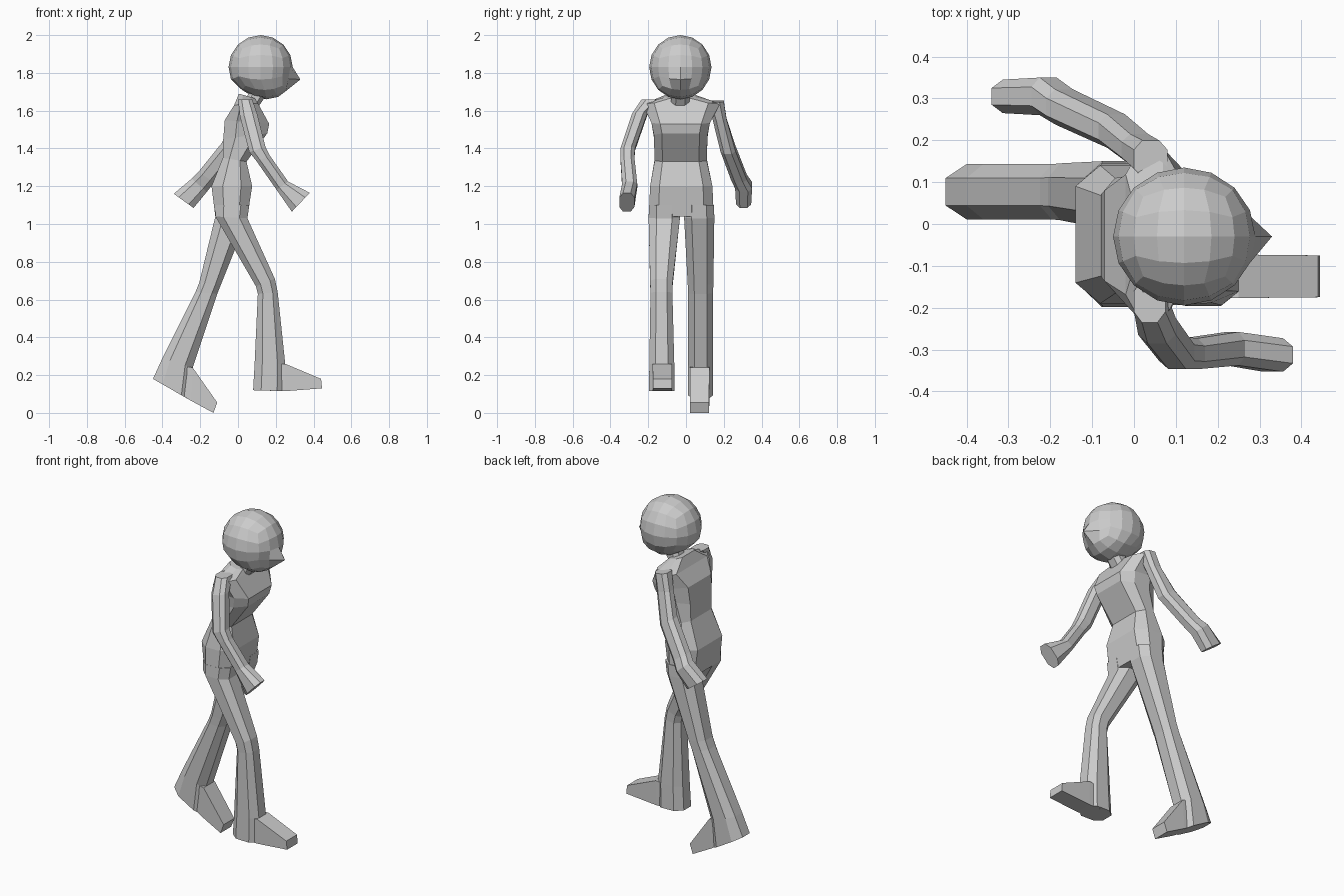
import bpy, bmesh, math
from mathutils import Vector


def ring(xa, za, xb, zb, yc, hw, p, q):
    """Cross-section spanning back point (xa, za) to front point (xb, zb), width 2*hw in y."""
    if p == 1:
        pts = [(1, 1), (-1, 1), (-1, -1), (1, -1)]
    else:
        pts = [(1, q), (p, 1), (-p, 1), (-1, q), (-1, -q), (-p, -1), (p, -1), (1, -q)]
    a, b = Vector((xa, yc, za)), Vector((xb, yc, zb))
    mid, half = (a + b) / 2, (b - a) / 2
    return [mid + half * u + Vector((0, hw * v, 0)) for u, v in pts]


def loft(name, sections, p=0.5, q=0.5):
    bm = bmesh.new()
    rings = [[bm.verts.new(c) for c in ring(*s, p, q)] for s in sections]
    n = len(rings[0])
    for r, s in zip(rings, rings[1:]):
        for i in range(n):
            j = (i + 1) % n
            bm.faces.new((r[i], r[j], s[j], s[i]))
    bm.faces.new(rings[0])
    bm.faces.new(rings[-1])
    finish(name, bm)


def finish(name, bm):
    bmesh.ops.recalc_face_normals(bm, faces=bm.faces)
    mesh = bpy.data.meshes.new(name)
    bm.to_mesh(mesh)
    bm.free()
    bpy.context.collection.objects.link(bpy.data.objects.new(name, mesh))


# Torso from pelvis to collar
loft("torso", [
    (-0.12, 1.04, 0.05, 1.04, -0.025, 0.172),
    (-0.14, 1.20, 0.075, 1.20, -0.025, 0.165),
    (-0.08, 1.35, 0.045, 1.33, -0.028, 0.138),
    (-0.078, 1.45, 0.155, 1.48, -0.028, 0.142),
    (-0.07, 1.55, 0.165, 1.53, -0.028, 0.155),
    (-0.02, 1.63, 0.105, 1.64, -0.025, 0.205),
    (0.005, 1.69, 0.09, 1.665, -0.03, 0.08)], 0.45, 0.7)

# Neck
loft("neck", [
    (0.03, 1.63, 0.10, 1.61, -0.03, 0.05),
    (0.08, 1.75, 0.17, 1.71, -0.03, 0.045)])

# Head: rounded cube with one vertex drawn out to a pointed face
bm = bmesh.new()
bmesh.ops.create_cube(bm, size=2)
bmesh.ops.subdivide_edges(bm, edges=bm.edges[:], cuts=3, use_grid_fill=True)
center = Vector((0.12, -0.03, 1.83))
for v in bm.verts:
    d = Vector([math.tan(c * math.pi / 4) for c in v.co]).normalized()
    v.co = center + Vector((d.x * 0.17, d.y * 0.165, d.z * 0.17))
    if d.z < -0.5:
        v.co.x += 0.03 * -d.z
        v.co.z = max(v.co.z, 1.65)
tip = Vector((0.33, -0.03, 1.765))
min(bm.verts, key=lambda v: (v.co - tip).length).co = tip
finish("head", bm)

# Legs mid-stride
loft("front_leg", [
    (-0.12, 1.10, 0.06, 1.10, -0.115, 0.08),
    (-0.12, 1.04, 0.05, 1.03, -0.115, 0.083),
    (0.095, 0.67, 0.195, 0.71, -0.13, 0.06),
    (0.105, 0.63, 0.21, 0.64, -0.13, 0.058),
    (0.088, 0.26, 0.25, 0.26, -0.128, 0.066),
    (0.08, 0.12, 0.25, 0.115, -0.128, 0.068)])
loft("rear_leg", [
    (-0.12, 1.10, 0.06, 1.10, 0.07, 0.078),
    (-0.12, 1.04, 0.05, 1.03, 0.07, 0.08),
    (-0.205, 0.69, -0.09, 0.68, 0.077, 0.068),
    (-0.225, 0.64, -0.11, 0.63, 0.077, 0.066),
    (-0.40, 0.29, -0.24, 0.24, 0.077, 0.066),
    (-0.45, 0.18, -0.25, 0.065, 0.077, 0.066)])

# Feet
loft("front_foot", [
    (0.17, 0.117, 0.17, 0.25, -0.125, 0.05),
    (0.25, 0.115, 0.25, 0.26, -0.125, 0.052),
    (0.445, 0.13, 0.44, 0.18, -0.125, 0.05)], 1)
loft("rear_foot", [
    (-0.34, 0.12, -0.30, 0.25, 0.072, 0.05),
    (-0.25, 0.065, -0.24, 0.24, 0.072, 0.052),
    (-0.13, 0.0, -0.11, 0.055, 0.072, 0.05)], 1)

# Arms swinging opposite ways
loft("front_arm", [
    (0.00, 1.66, 0.075, 1.66, -0.185, 0.05),
    (0.01, 1.57, 0.10, 1.59, -0.245, 0.04),
    (0.06, 1.38, 0.145, 1.41, -0.308, 0.038),
    (0.10, 1.33, 0.17, 1.36, -0.31, 0.037),
    (0.205, 1.18, 0.265, 1.225, -0.298, 0.04),
    (0.285, 1.065, 0.38, 1.165, -0.313, 0.04)])
loft("rear_arm", [
    (0.00, 1.655, 0.08, 1.645, 0.155, 0.045),
    (-0.03, 1.56, 0.055, 1.55, 0.178, 0.037),
    (-0.085, 1.43, 0.0, 1.37, 0.222, 0.04),
    (-0.21, 1.275, -0.125, 1.22, 0.28, 0.042),
    (-0.245, 1.24, -0.165, 1.17, 0.305, 0.045),
    (-0.34, 1.16, -0.235, 1.085, 0.305, 0.04)])
